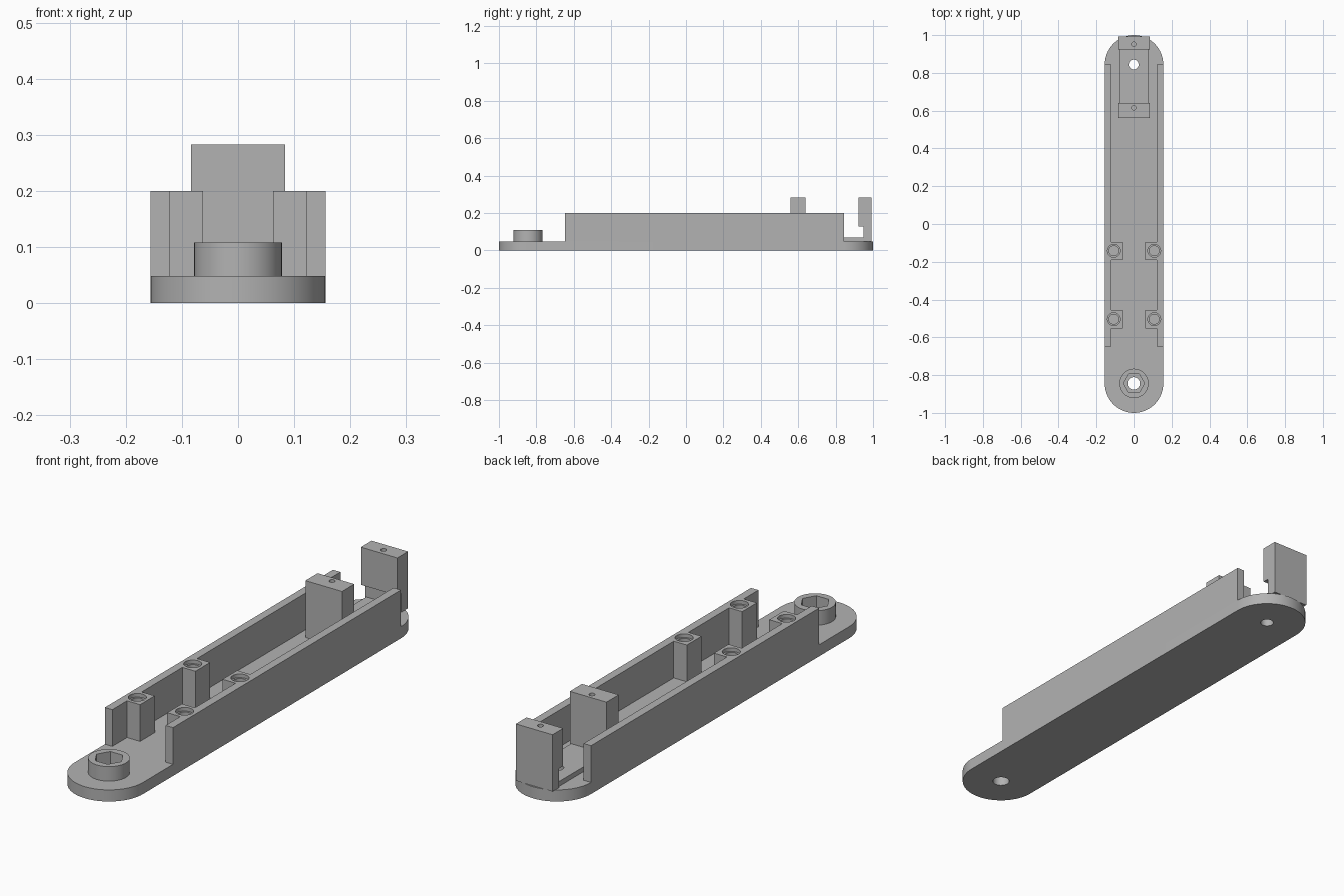
import bpy
import math

cube = bpy.data.objects.get("Cube")
if cube:
    bpy.data.objects.remove(cube, do_unlink=True)

GREY = (0.45, 0.45, 0.45, 1.0)
mat = bpy.data.materials.new("plain grey")
mat.use_nodes = True
mat.diffuse_color = GREY
mat.node_tree.nodes["Principled BSDF"].inputs["Base Color"].default_value = GREY

FLOOR = 0.048      # top of the base plate
RIM = 0.2          # top of the side walls
END = 0.844        # centre of the rounded ends
HALF = 0.156       # half width of the base


def prism(name, outline, low, high, axis="z"):
    """Extrude an outline: xy along z, or yz along x."""
    def place(p, h):
        return (p[0], p[1], h) if axis == "z" else (h, p[0], p[1])
    n = len(outline)
    verts = [place(p, h) for h in (low, high) for p in outline]
    faces = [list(range(n))[::-1], list(range(n, 2 * n))]
    faces += [(i, (i + 1) % n, (i + 1) % n + n, i + n) for i in range(n)]
    mesh = bpy.data.meshes.new(name)
    mesh.from_pydata(verts, [], faces)
    mesh.materials.append(mat)
    obj = bpy.data.objects.new(name, mesh)
    bpy.context.collection.objects.link(obj)
    select(obj)
    bpy.ops.object.mode_set(mode="EDIT")
    bpy.ops.mesh.select_all(action="SELECT")
    bpy.ops.mesh.normals_make_consistent(inside=False)
    bpy.ops.object.mode_set(mode="OBJECT")
    return obj


def select(obj):
    bpy.ops.object.select_all(action="DESELECT")
    obj.select_set(True)
    bpy.context.view_layer.objects.active = obj


def arc(x, y, r, start=0, sweep=360, steps=48):
    count = steps if sweep == 360 else steps + 1
    angles = [math.radians(start + sweep * i / steps) for i in range(count)]
    return [(x + r * math.cos(a), y + r * math.sin(a)) for a in angles]


def rect(x0, x1, y0, y1):
    return [(x0, y0), (x1, y0), (x1, y1), (x0, y1)]


def cut(obj, x, y, r, low, high, sides=40):
    """Drill a round or hexagonal hole."""
    tool = prism("hole_cutter", arc(x, y, r, steps=sides), low, high)
    tool.hide_render = True
    mod = obj.modifiers.new("hole", "BOOLEAN")
    mod.operation, mod.solver, mod.object = "DIFFERENCE", "EXACT", tool
    select(obj)
    bpy.ops.object.modifier_apply(modifier=mod.name)
    bpy.data.objects.remove(tool, do_unlink=True)


def finish(obj):
    select(obj)
    bpy.ops.object.shade_smooth_by_angle(angle=math.radians(30))


# Rounded base plate with a through hole at each end
base = prism("base_plate", arc(0, END, HALF, 0, 180) + arc(0, -END, HALF, 180, 180), 0, FLOOR)
cut(base, 0, END, 0.026, -0.1, 0.1)
cut(base, 0, -END, 0.033, -0.1, 0.1)
finish(base)

# Front boss with a hexagonal nut pocket
boss = prism("nut_boss", arc(0, -END, 0.078), FLOOR, 0.108)
cut(boss, 0, -END, 0.057, 0, 0.2, 6)
finish(boss)

# Side walls with screw posts on the inside
WALL_IN, POST_IN = 0.122, 0.062
POSTS = (-0.504, -0.142)
for side, label in ((1, "left"), (-1, "right")):
    inner = []
    for y in POSTS:
        a, b = y - 0.048, y + 0.048
        inner += [(WALL_IN, a), (POST_IN, a), (POST_IN, b), (WALL_IN, b)]
    outline = [(HALF, END), (HALF, -0.648), (WALL_IN, -0.648)] + inner + [(WALL_IN, END)]
    wall = prism(label + "_wall", [(side * x, y) for x, y in outline], FLOOR, RIM)
    for y in POSTS:
        cut(wall, side * 0.108, y, 0.034, RIM - 0.015, 0.3)
        cut(wall, side * 0.108, y, 0.026, RIM - 0.1, 0.3)
    finish(wall)

# Raised pad between the two mounting blocks
pad = prism("raised_pad", rect(-0.078, 0.078, 0.64, 0.95), FLOOR, 0.068)
cut(pad, 0, END, 0.026, 0, 0.2)
finish(pad)

# Inner mounting block
BLOCK, TOP = 0.084, 0.283
inner_block = prism("inner_block", rect(-BLOCK, BLOCK, 0.56, 0.64), FLOOR, TOP)
cut(inner_block, 0, 0.615, 0.012, 0.18, 0.4, 24)
finish(inner_block)

# Rear mounting block with a notch under its inner face
profile = [(0.95, FLOOR), (0.993, FLOOR), (0.993, TOP),
           (0.923, TOP), (0.923, 0.127), (0.95, 0.127)]
rear_block = prism("rear_block", profile, -BLOCK, BLOCK, "x")
cut(rear_block, 0, 0.952, 0.012, 0.18, 0.4, 24)
finish(rear_block)
